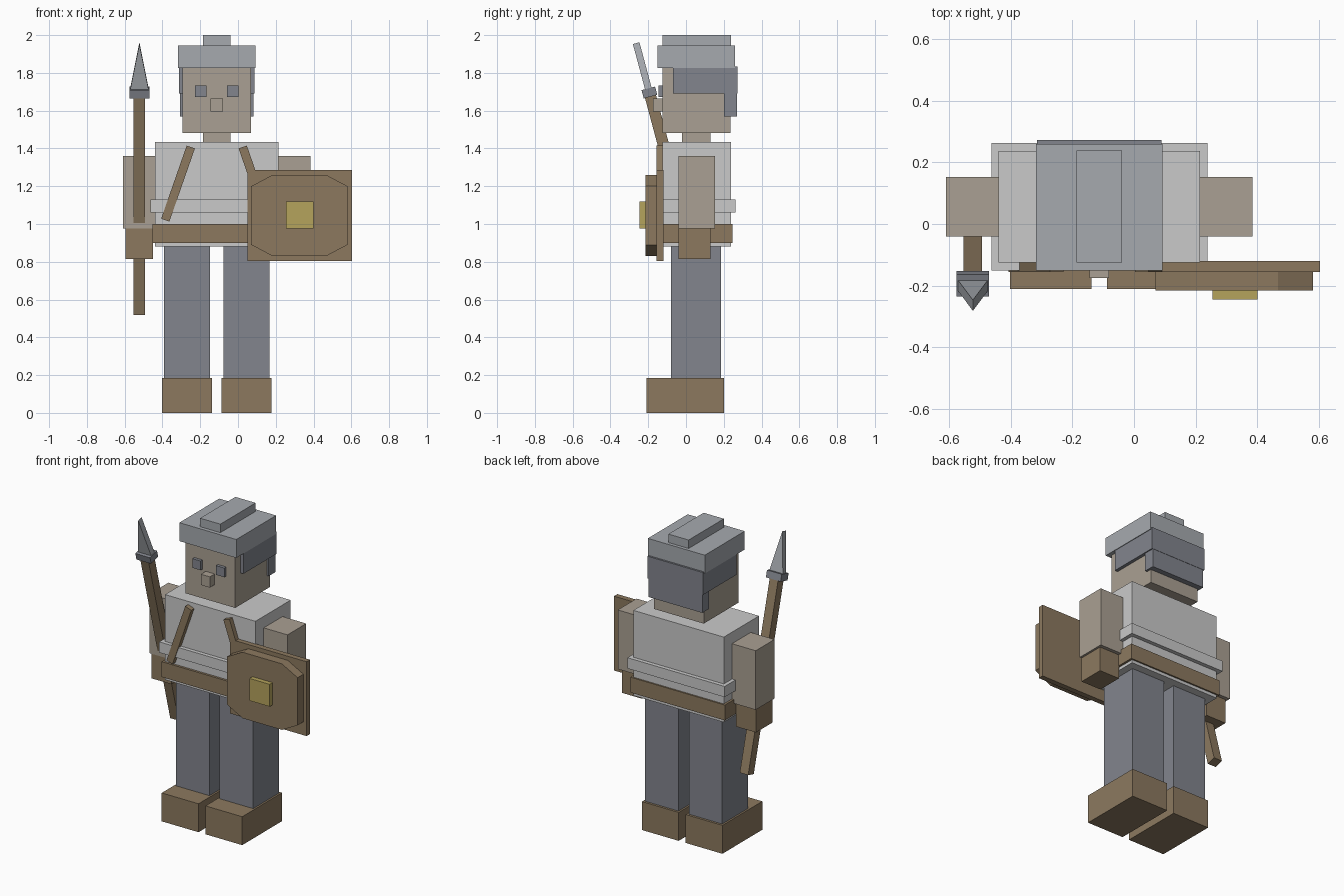
import bpy
import bmesh
from math import radians
from mathutils import Matrix

if "Cube" in bpy.data.objects:
    bpy.data.objects.remove(bpy.data.objects["Cube"], do_unlink=True)

BODY_X = -0.1125   # the figure's own symmetry line


def linear(channel):
    c = channel / 255
    return c / 12.92 if c <= 0.04045 else ((c + 0.055) / 1.055) ** 2.4


def material(name, red, green, blue):
    colour = (linear(red), linear(green), linear(blue), 1)
    mat = bpy.data.materials.new(name)
    mat.use_nodes = True
    mat.diffuse_color = colour
    shader = next(n for n in mat.node_tree.nodes if n.type == "BSDF_PRINCIPLED")
    shader.inputs["Base Color"].default_value = colour
    return mat


skin = material("skin", 170, 160, 147)
shirt_white = material("shirt_white", 202, 202, 202)
slate = material("slate", 130, 133, 141)
steel = material("steel", 166, 170, 175)
leather = material("leather", 140, 121, 95)
gold = material("gold", 181, 163, 92)


def finish(name, bm, mat):
    bmesh.ops.recalc_face_normals(bm, faces=bm.faces)
    mesh = bpy.data.meshes.new(name)
    bm.to_mesh(mesh)
    bm.free()
    mesh.materials.append(mat)
    obj = bpy.data.objects.new(name, mesh)
    bpy.context.collection.objects.link(obj)
    return obj


def box(name, mat, x, y, z):
    """Block given by its (low, high) range on each axis."""
    bm = bmesh.new()
    bmesh.ops.create_cube(bm, size=1)
    for vert in bm.verts:
        for axis, (low, high) in enumerate((x, y, z)):
            vert.co[axis] = high if vert.co[axis] > 0 else low
    return finish(name, bm, mat)


def centred(name, mat, half_width, y, z):
    """Block centred on the figure's symmetry line."""
    return box(name, mat, (BODY_X - half_width, BODY_X + half_width), y, z)


def pair(name, mat, inner, outer, y, z):
    """Left and right blocks, placed by distance from the symmetry line."""
    box("left_" + name, mat, (BODY_X + inner, BODY_X + outer), y, z)
    box("right_" + name, mat, (BODY_X - outer, BODY_X - inner), y, z)


def prism(name, mat, outline, front, back):
    """Outline in x and z, extruded along y."""
    bm = bmesh.new()
    face = bm.faces.new([bm.verts.new((x, front, z)) for x, z in outline])
    extruded = bmesh.ops.extrude_face_region(bm, geom=[face])["geom"]
    for item in extruded:
        if isinstance(item, bmesh.types.BMVert):
            item.co.y = back
    return finish(name, bm, mat)


# Legs and boots
pair("boot", leather, 0.025, 0.29, (-0.21, 0.20), (0, 0.185))
pair("leg", slate, 0.037, 0.278, (-0.08, 0.185), (0.185, 0.89))

# Torso, hem band and belt
centred("torso", shirt_white, 0.326, (-0.125, 0.237), (0.88, 1.435))
centred("shirt_band", shirt_white, 0.35, (-0.15, 0.263), (1.06, 1.13))
centred("belt", leather, 0.34, (-0.14, 0.247), (0.90, 1.0))

# Arms and gloves
pair("arm", skin, 0.326, 0.497, (-0.04, 0.153), (0.975, 1.36))
pair("glove", leather, 0.338, 0.483, (-0.04, 0.13), (0.815, 0.975))

# Slanted shoulder straps
for side, lean in (("left", -1), ("right", 1)):
    strap = box(side + "_strap", leather, (-0.023, 0.023), (-0.155, -0.12), (-0.205, 0.205))
    strap.location = (BODY_X - lean * 0.205, 0, 1.214)
    strap.rotation_euler.y = lean * 0.336

# Head, face and hair
centred("neck", skin, 0.073, (-0.02, 0.13), (1.43, 1.49))
centred("head", skin, 0.18, (-0.125, 0.235), (1.483, 1.83))
centred("nose", skin, 0.032, (-0.175, -0.12), (1.595, 1.665))
pair("eye", slate, 0.055, 0.115, (-0.145, -0.12), (1.673, 1.733))
centred("side_hair", slate, 0.201, (-0.07, 0.272), (1.69, 1.835))
centred("back_hair", slate, 0.194, (0.20, 0.27), (1.57, 1.69))

# Cap with a raised crest
centred("cap", steel, 0.205, (-0.15, 0.26), (1.825, 1.945))
centred("cap_crest", steel, 0.073, (-0.125, 0.238), (1.945, 2.0))

# Shield: square backing, chamfered face and square boss
box("shield_back", leather, (0.05, 0.603), (-0.155, -0.12), (0.803, 1.287))
left, right, low, high, cut_x, cut_z = 0.07, 0.58, 0.83, 1.26, 0.113, 0.06
shield_outline = [
    (left + cut_x, low), (right - cut_x, low),
    (right, low + cut_z), (right, high - cut_z),
    (right - cut_x, high), (left + cut_x, high),
    (left, high - cut_z), (left, low + cut_z),
]
prism("shield_face", leather, shield_outline, -0.215, -0.15)
box("shield_boss", gold, (0.255, 0.40), (-0.245, -0.21), (0.975, 1.12))

# Spear, built upright and then tilted towards the front
shaft_top, collar_top, tip = 1.2, 1.235, 1.483
spear = [
    box("spear_shaft", leather, (-0.03, 0.03), (-0.03, 0.03), (0, shaft_top)),
    box("spear_collar", slate, (-0.053, 0.053), (-0.037, 0.037), (shaft_top - 0.01, collar_top)),
    prism("spear_blade", steel, [(-0.048, collar_top), (0.048, collar_top), (0, tip)], -0.018, 0.018),
]
for part in spear:
    part.matrix_world = Matrix.Translation((-0.522, 0.12, 0.525)) @ Matrix.Rotation(radians(15), 4, "X")
